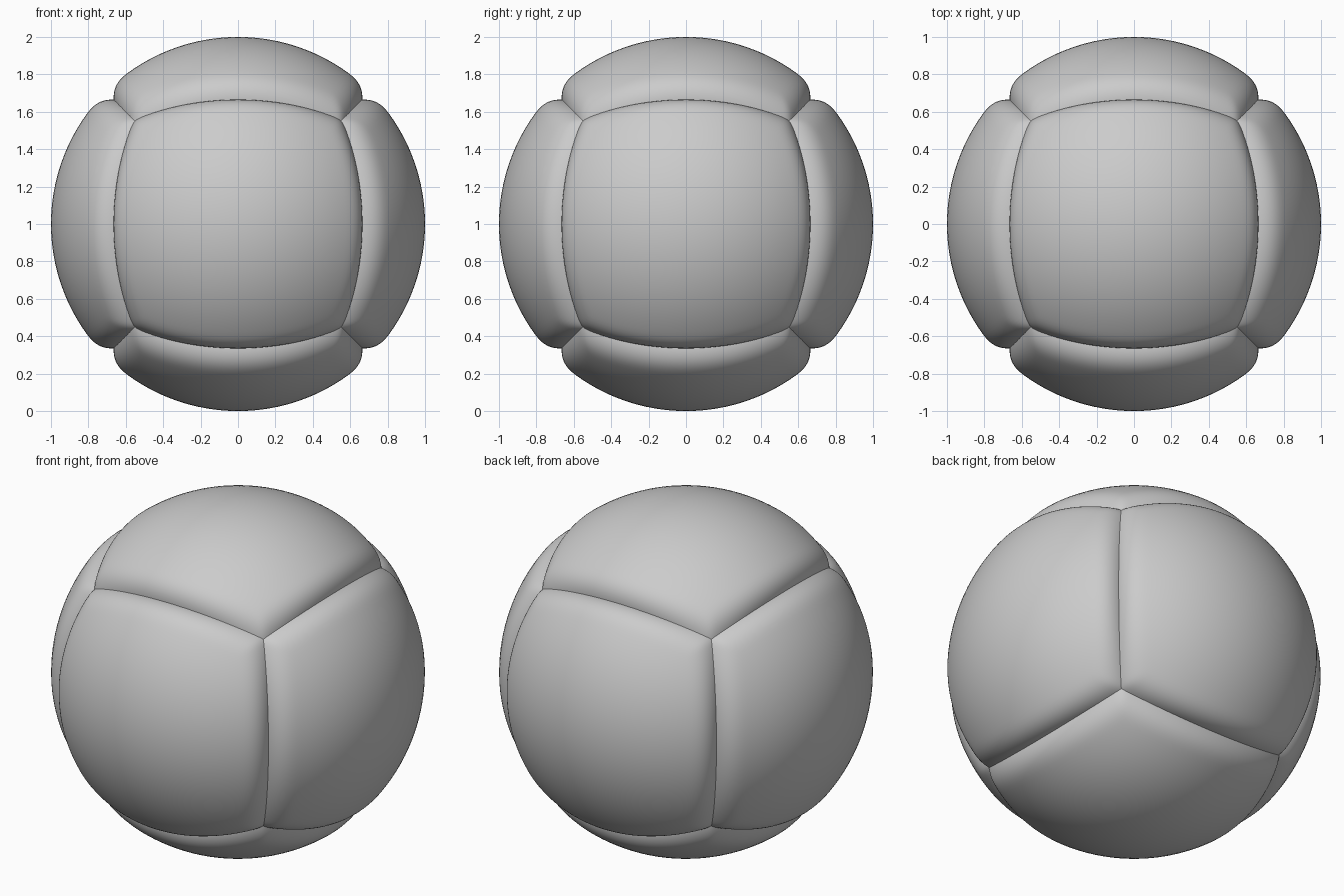
import bpy, bmesh
from math import sin, tan, asin, pi, sqrt
from mathutils import Vector, Matrix

if "Cube" in bpy.data.objects:
    bpy.data.objects.remove(bpy.data.objects["Cube"])

N = 56              # grid cells per panel side
GROOVE = 0.16       # angular width of the rounded rim
DEPTH = 0.06        # seam depth at the middle of an edge


def rim(tangent):
    """Amount of rim rounding (1 at the seam, 0 on the panel) for one axis."""
    return lambda d: max(0.0, 1.0 - asin(max(0.0, min(1.0, (d.z - abs(tangent(d))) / sqrt(2)))) / GROOVE) ** 2.8


rim_x = rim(lambda d: d.x)
rim_y = rim(lambda d: d.y)


def panel_point(u, v):
    # Equal-angle cube-sphere point, sunk near the panel edges
    d = Vector((tan(u * pi / 4), tan(v * pi / 4), 1)).normalized()
    drop = (rim_x(d) ** 4 + rim_y(d) ** 4) ** 0.25
    depth = DEPTH - 0.021 * (u * v) ** 2
    return d * (1 - depth * drop)


def make_panel(name, rotation):
    bm = bmesh.new()
    steps = [sin((2 * i / N - 1) * pi / 2) for i in range(N + 1)]   # denser at the rims
    grid = [[bm.verts.new(panel_point(u, v)) for u in steps] for v in steps]
    for j in range(N):
        for i in range(N):
            f = bm.faces.new((grid[j][i], grid[j][i + 1], grid[j + 1][i + 1], grid[j + 1][i]))
            f.smooth = True
    bm.transform(Matrix.Translation((0, 0, 1)) @ rotation)
    mesh = bpy.data.meshes.new(name)
    bm.to_mesh(mesh)
    bm.free()
    bpy.context.collection.objects.link(bpy.data.objects.new(name, mesh))


# Six puffed panels of the ball
for name, angle, axis in (("top_panel", 0, 'X'), ("bottom_panel", pi, 'X'),
                          ("front_panel", pi / 2, 'X'), ("back_panel", -pi / 2, 'X'),
                          ("right_panel", pi / 2, 'Y'), ("left_panel", -pi / 2, 'Y')):
    make_panel(name, Matrix.Rotation(angle, 4, axis))
